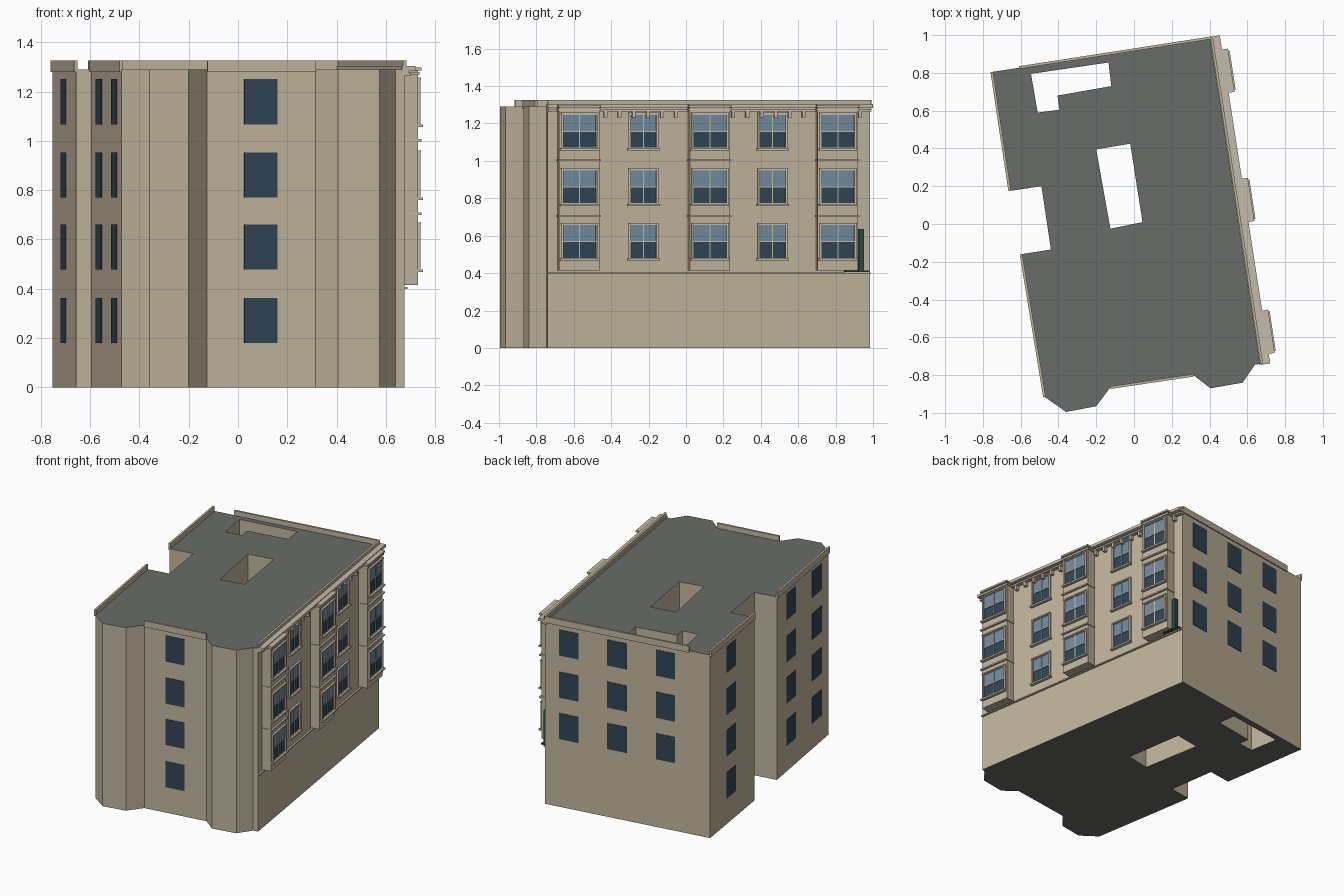
import bpy, bmesh
from mathutils import Vector

if "Cube" in bpy.data.objects:
    bpy.data.objects.remove(bpy.data.objects["Cube"])


def material(name, r, g, b):
    m = bpy.data.materials.new(name)
    m.diffuse_color = (r, g, b, 1)
    m.use_nodes = True
    m.node_tree.nodes["Principled BSDF"].inputs["Base Color"].default_value = m.diffuse_color
    return m


WALL = material("wall_beige", 0.53, 0.46, 0.335)
ROOF = material("roof_grey", 0.14, 0.15, 0.135)
DARK = material("dark_glass", 0.03, 0.06, 0.09)
PALE = material("pale_glass", 0.17, 0.26, 0.35)
TRIM = material("trim_stone", 0.56, 0.50, 0.40)
GREEN = material("green_panel", 0.026, 0.07, 0.053)

# Footprint, counter-clockwise from the right front corner
OUTLINE = [(0.675, -0.74), (0.41, 0.985), (-0.752, 0.805), (-0.657, 0.175),
           (-0.49, 0.20), (-0.44, -0.135), (-0.597, -0.16), (-0.473, -0.915),
           (-0.36, -0.995), (-0.20, -0.965), (-0.125, -0.865), (0.315, -0.80),
           (0.405, -0.87), (0.575, -0.84), (0.64, -0.745)]
COURTYARD = [(-0.20, 0.395), (-0.02, 0.425), (0.045, 0.01), (-0.125, -0.025)]
LIGHTWELL = [(-0.545, 0.795), (-0.135, 0.855), (-0.12, 0.73),
             (-0.405, 0.68), (-0.395, 0.605), (-0.51, 0.59)]
ROOF_Z = 1.29
FLOORS = [0.18, 0.478, 0.77, 1.067]


def finish(bm, name, mats):
    me = bpy.data.meshes.new(name)
    bmesh.ops.recalc_face_normals(bm, faces=bm.faces)
    for m in mats:
        me.materials.append(m)
    if len(mats) == 2:  # horizontal faces take the second material
        for f in bm.faces:
            f.normal_update()
            f.material_index = int(abs(f.normal.z) > 0.5)
    bm.to_mesh(me)
    bm.free()
    ob = bpy.data.objects.new(name, me)
    bpy.context.collection.objects.link(ob)
    return ob


class Wall:
    """Local frame of one footprint side: u along, d outward, z up."""

    def __init__(self, i):
        a, b = OUTLINE[i], OUTLINE[(i + 1) % len(OUTLINE)]
        self.o = Vector((*a, 0))
        v = Vector((*b, 0)) - self.o
        self.length = v.length
        self.t = v.normalized()
        self.n = Vector((self.t.y, -self.t.x, 0))

    def box(self, bm, u0, u1, z0, z1, d0, d1):
        v = [bm.verts.new(self.o + self.t * u + self.n * d + Vector((0, 0, z)))
             for z in (z0, z1) for u, d in ((u0, d0), (u1, d0), (u1, d1), (u0, d1))]
        for q in ((0, 1, 2, 3), (4, 5, 6, 7), (0, 1, 5, 4),
                  (1, 2, 6, 5), (2, 3, 7, 6), (3, 0, 4, 7)):
            bm.faces.new([v[k] for k in q])


def boxes(name, wall, specs, mat):
    bm = bmesh.new()
    for s in specs:
        wall.box(bm, *s)
    return finish(bm, name, [mat])


# Main block with its two open shafts
bm = bmesh.new()
for loop in (OUTLINE, COURTYARD, LIGHTWELL):
    vs = [bm.verts.new((x, y, ROOF_Z)) for x, y in loop]
    for k, v in enumerate(vs):
        bm.edges.new((v, vs[(k + 1) % len(vs)]))
bmesh.ops.triangle_fill(bm, edges=bm.edges[:], use_beauty=True, normal=(0, 0, 1))
ext = bmesh.ops.extrude_face_region(bm, geom=bm.faces[:], use_keep_orig=True)
bmesh.ops.translate(bm, vec=(0, 0, -ROOF_Z),
                    verts=[g for g in ext["geom"] if isinstance(g, bmesh.types.BMVert)])
finish(bm, "main_block", [WALL, ROOF])

right, back, rear_left, front_left, front = (Wall(i) for i in (0, 1, 2, 6, 10))

# Low parapets
for name, w, u1 in (("right_parapet", right, right.length), ("back_parapet", back, 1.03),
                    ("rear_left_parapet", rear_left, rear_left.length),
                    ("front_left_parapet", front_left, front_left.length),
                    ("front_parapet", front, front.length)):
    boxes(name, w, [(0, u1, 1.28, 1.325, -0.006, 0.008)], WALL)

# Plain flush windows on the other sides
for name, w, fractions, floors in (("back_windows", back, (0.145, 0.435, 0.73), FLOORS[1:]),
                                   ("rear_left_windows", rear_left, (0.47,), FLOORS),
                                   ("front_left_windows", front_left, (0.27, 0.77), FLOORS),
                                   ("front_windows", front, (0.494,), FLOORS)):
    boxes(name, w, [(f * w.length - 0.068, f * w.length + 0.068, z, z + 0.183, -0.01, 0.003)
                    for f in fractions for z in floors], DARK)


def along(y, d=0):
    """Distance along the right wall for a given y at depth d."""
    return (y - right.o.y - right.n.y * d) / right.t.y


# Projecting bays with ledges and top caps
BAY = 0.064
bay_u = [along(y, BAY) for y in (-0.57, 0.128, 0.812)]
boxes("bays", right, [(u - 0.109, u + 0.109, 0.415, 1.285, -0.01, BAY) for u in bay_u], WALL)
boxes("bay_ledges", right, [(u - 0.114, u + 0.114, z, z + 0.01, -0.01, BAY + 0.013)
                            for u in bay_u for z in (0.70, 0.998)], TRIM)
boxes("bay_caps", right, [(u - 0.116, u + 0.116, z, z + 0.012, -0.01, BAY + d)
                          for u in bay_u for z, d in ((1.267, 0.006), (1.286, 0.014))], TRIM)

# Cornice, string course and cornice brackets
L = right.length
boxes("cornice", right, [(-0.005, L + 0.007, 1.283, 1.303, -0.01, 0.046),
                         (0, L + 0.003, 1.265, 1.276, -0.01, 0.028),
                         (0, L, 1.276, 1.283, -0.01, 0.02)], TRIM)
boxes("string_course", right, [(0, L, 0.398, 0.406, -0.01, 0.012)], TRIM)
bracket_y = [s + 0.0755 * k for s in (-0.433, 0.25) for k in range(6)] + [0.928]
boxes("cornice_brackets", right, [(along(y) - 0.009, along(y) + 0.009, 1.233, 1.266, -0.01, 0.025)
                                  for y in bracket_y], TRIM)

# Sash windows on the right side
trim, sash, lower, upper = [], [], [], []
columns = [(u, 0.092, BAY) for u in bay_u] + [(along(y), 0.073, 0) for y in (-0.228, 0.462)]
for u, h, d in columns:
    for z in FLOORS[1:]:
        top, mid = z + 0.182, z + 0.091
        back_d = d - 0.005
        # surround: jambs, head and sill
        trim += [(u - h - 0.008, u - h + 0.004, z, top, back_d, d + 0.012),
                 (u + h - 0.004, u + h + 0.008, z, top, back_d, d + 0.012),
                 (u - h - 0.008, u + h + 0.008, top, top + 0.009, back_d, d + 0.014),
                 (u - h - 0.014, u + h + 0.014, z - 0.011, z, back_d, d + 0.021)]
        # sash bars
        sash += [(u - h, u + h, mid - 0.003, mid + 0.003, back_d, d + 0.007),
                 (u - 0.003, u + 0.003, z, top, back_d, d + 0.006),
                 (u - h, u + h, z, z + 0.004, back_d, d + 0.007),
                 (u - h, u + h, top - 0.004, top, back_d, d + 0.007)]
        lower.append((u - h, u + h, z, mid, back_d, d + 0.002))
        upper.append((u - h, u + h, mid, top, back_d, d + 0.003))
boxes("window_surrounds", right, trim, TRIM)
boxes("window_sashes", right, sash, TRIM)
boxes("lower_panes", right, lower, DARK)
boxes("upper_panes", right, upper, PALE)

# Upright green panel on a small shelf near the back corner
g = along(0.933)
boxes("green_panel", right, [(g - 0.013, g + 0.013, 0.414, 0.635, -0.005, 0.03)], GREEN)
boxes("panel_shelf", right, [(g - 0.09, g + 0.04, 0.406, 0.414, -0.005, 0.035)], GREEN)
